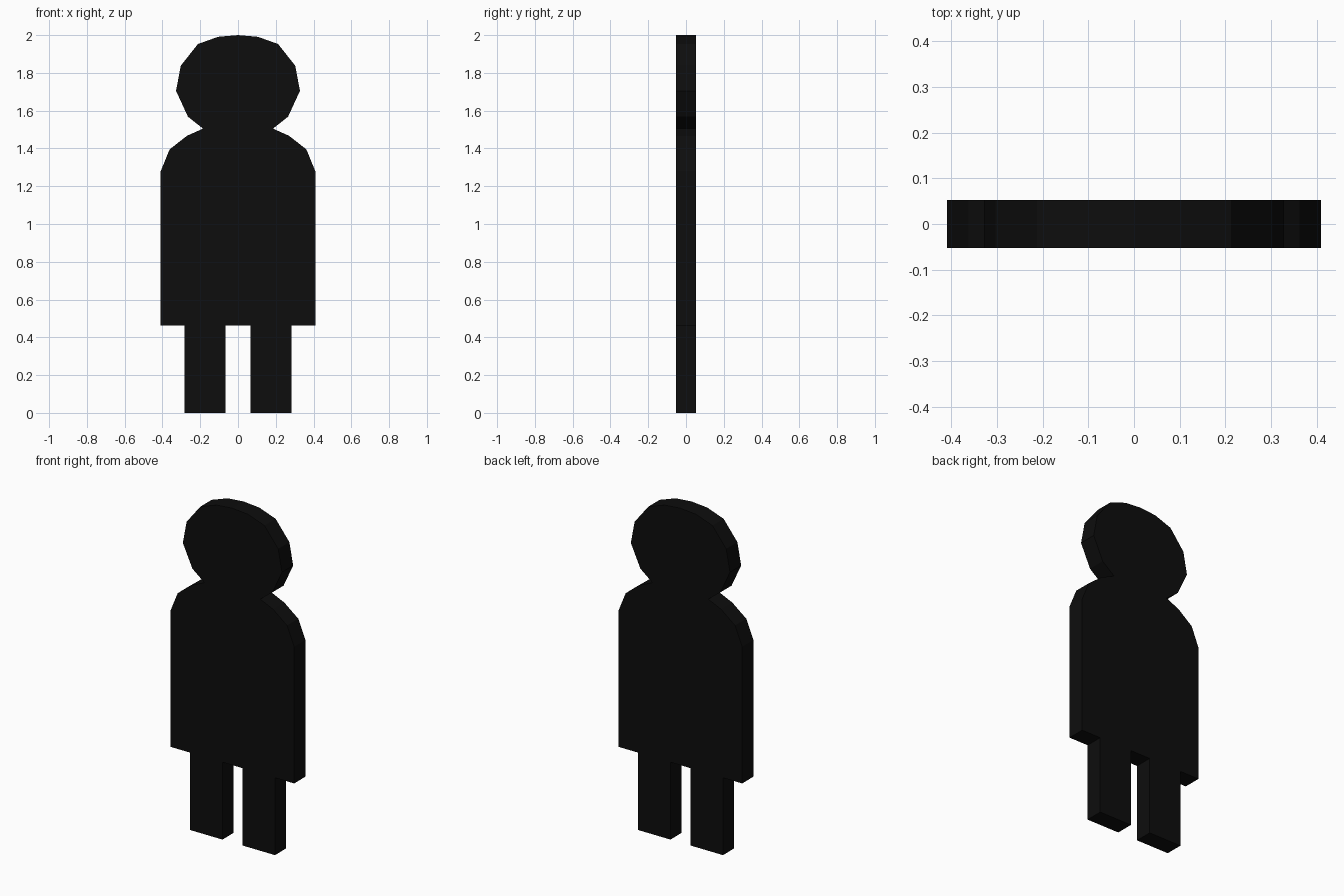
import bpy, bmesh

if "Cube" in bpy.data.objects:
    bpy.data.objects.remove(bpy.data.objects["Cube"])

DEPTH = 0.053

black = bpy.data.materials.new("matte_black")
black.diffuse_color = (0.004, 0.004, 0.004, 1)
black.use_nodes = True
black.node_tree.nodes["Principled BSDF"].inputs["Base Color"].default_value = black.diffuse_color


def slab(name, outline, joints=()):
    """Extrude an (x, z) outline through y, leaving the hidden joint walls open."""
    bm = bmesh.new()
    front = [bm.verts.new((x, -DEPTH, z)) for x, z in outline]
    back = [bm.verts.new((x, DEPTH, z)) for x, z in outline]
    bm.faces.new(front)
    bm.faces.new(back[::-1])
    n = len(outline)
    for i in range(n):
        j = (i + 1) % n
        if i not in joints:
            bm.faces.new((front[j], front[i], back[i], back[j]))
    bmesh.ops.recalc_face_normals(bm, faces=bm.faces)
    mesh = bpy.data.meshes.new(name)
    bm.to_mesh(mesh)
    bm.free()
    mesh.materials.append(black)
    obj = bpy.data.objects.new(name, mesh)
    bpy.context.collection.objects.link(obj)
    return obj


def mirrored(half):
    """Right half of an outline, followed by its reflection in x = 0."""
    return half + [(-x, z) for x, z in reversed(half)]


NECK = (0.185, 1.505)
HIP, LEG_IN, LEG_OUT = 0.463, 0.066, 0.282

# Head: faceted oval, open where it meets the shoulders
head = mirrored([NECK, (0.265, 1.568), (0.328, 1.705), (0.303, 1.838),
                 (0.212, 1.953), (0.105, 1.991)])
head.insert(6, (0, 2.0))
slab("head", head, joints=(len(head) - 1,))

# Body: rounded shoulders, straight coat, open at the neck and leg tops
body = mirrored([(LEG_IN, HIP), (LEG_OUT, HIP), (0.409, HIP), (0.409, 1.28),
                 (0.362, 1.395), (0.27, 1.467), NECK])
slab("body", body, joints=(0, 6, 12))

# Legs: straight blocks, open at the hip
for side, name in ((-1, "left_leg"), (1, "right_leg")):
    slab(name, [(side * LEG_IN, 0), (side * LEG_OUT, 0),
                (side * LEG_OUT, HIP), (side * LEG_IN, HIP)], joints=(2,))
